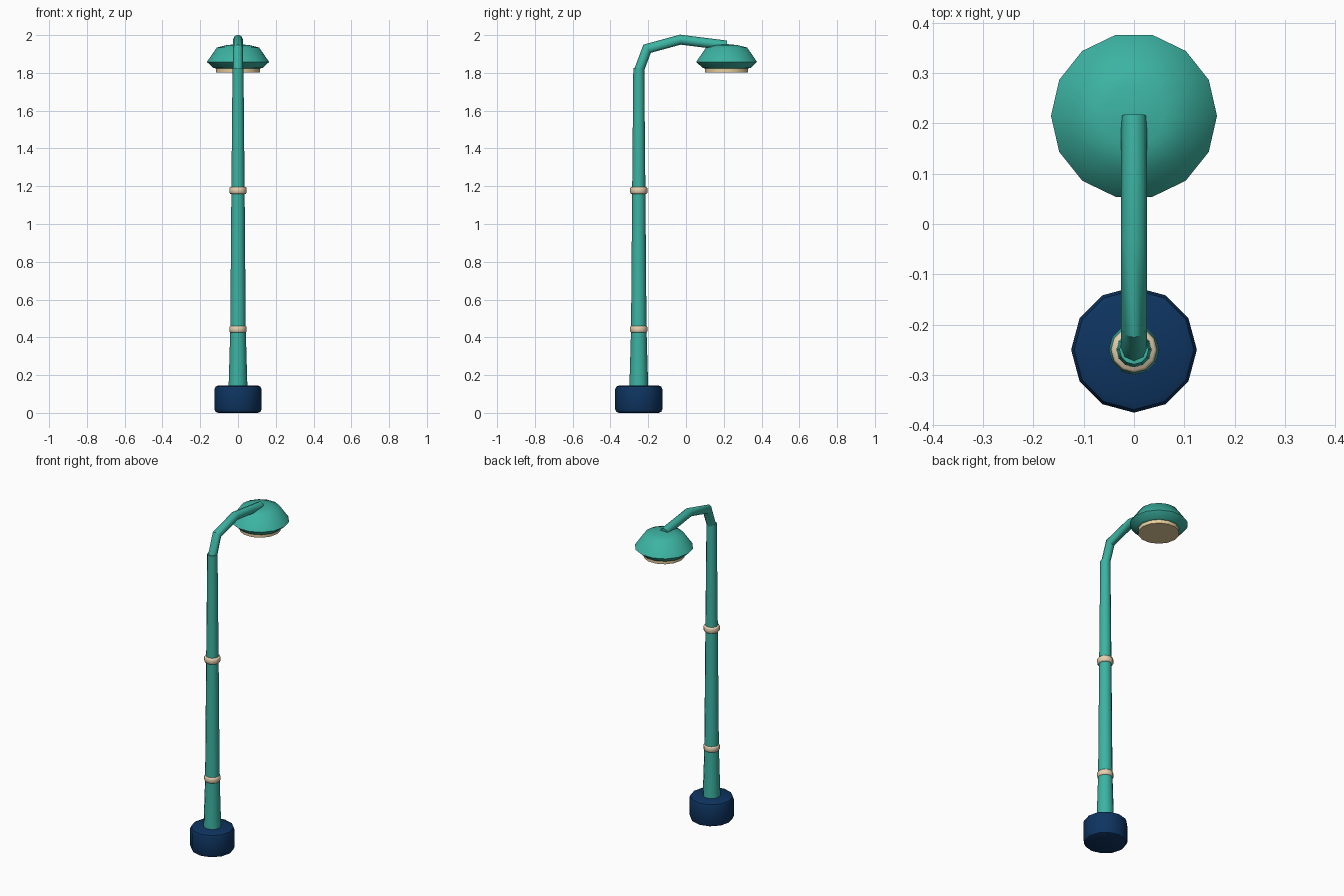
import bpy, bmesh, math
from mathutils import Vector

if "Cube" in bpy.data.objects:
    bpy.data.objects.remove(bpy.data.objects["Cube"])


def srgb(hex_code):
    vals = [int(hex_code[i:i + 2], 16) / 255 for i in (0, 2, 4)]
    return [v / 12.92 if v <= 0.04045 else ((v + 0.055) / 1.055) ** 2.4 for v in vals] + [1]


def material(name, hex_code):
    m = bpy.data.materials.new(name)
    m.diffuse_color = srgb(hex_code)
    m.use_nodes = True
    m.node_tree.nodes["Principled BSDF"].inputs["Base Color"].default_value = m.diffuse_color
    return m


teal = material("teal paint", "3CB3A2")
navy = material("navy base", "0E3460")
sand = material("sand band", "E6D0B0")
cream = material("cream lamp", "F2D8A4")


def skin(name, rings, mat, angle):
    """Bridge equal rings of points into a closed tube with capped ends."""
    bm = bmesh.new()
    loops = [[bm.verts.new(p) for p in ring] for ring in rings]
    n = len(loops[0])
    for a, b in zip(loops, loops[1:]):
        for i in range(n):
            j = (i + 1) % n
            bm.faces.new((a[i], a[j], b[j], b[i]))
    bm.faces.new(loops[0][::-1])
    bm.faces.new(loops[-1])
    bmesh.ops.recalc_face_normals(bm, faces=bm.faces)
    mesh = bpy.data.meshes.new(name)
    bm.to_mesh(mesh)
    bm.free()
    mesh.materials.append(mat)
    obj = bpy.data.objects.new(name, mesh)
    bpy.context.collection.objects.link(obj)
    bpy.ops.object.select_all(action='DESELECT')
    obj.select_set(True)
    bpy.context.view_layer.objects.active = obj
    bpy.ops.object.shade_smooth_by_angle(angle=math.radians(angle))
    return obj


def lathe(name, profile, y, sides, mat, angle=40):
    """Spin (radius, height) points round a vertical axis at the given y."""
    turns = [2 * math.pi * i / sides for i in range(sides)]
    rings = [[(r * math.cos(t), y + r * math.sin(t), z) for t in turns] for r, z in profile]
    return skin(name, rings, mat, angle)


POLE_Y, LAMP_Y = -0.25, 0.215

# Rounded foot
lathe("base", [(0.105, 0), (0.119, 0.006), (0.125, 0.02), (0.125, 0.125),
               (0.119, 0.139), (0.105, 0.145)], POLE_Y, 12, navy)

# Tapered pole
lathe("pole", [(0.05, 0.13), (0.041, 0.44), (0.035, 1.18), (0.029, 1.825)], POLE_Y, 12, teal)

# Two trim bands
for label, z in (("lower_band", 0.443), ("upper_band", 1.178)):
    lathe(label, [(0.041, z - 0.018), (0.046, z - 0.011), (0.046, z + 0.011),
                  (0.041, z + 0.018)], POLE_Y, 12, sand, 60)

# Bent arm: octagonal tube mitred at each bend
path = [Vector((0, y, z)) for y, z in
        ((-0.25, 1.81), (-0.206, 1.928), (-0.03, 1.976), (0.215, 1.945))]
radius, rings = 0.026, []
for i, p in enumerate(path):
    d_in = (p - path[i - 1]).normalized() if i else (path[1] - p).normalized()
    d_out = (path[i + 1] - p).normalized() if i < len(path) - 1 else d_in
    along = (d_in + d_out).normalized()
    up = Vector((1, 0, 0)).cross(along)
    stretch = radius / along.dot(d_in)
    rings.append([p + Vector((radius * math.cos(t), 0, 0)) + up * stretch * math.sin(t)
                  for t in (math.pi * k / 4 for k in range(8))])
skin("arm", rings, teal, 46)

# Lamp shade: domed top with an undercut rim
lathe("lamp_shade", [(0.115, 1.823), (0.13, 1.826), (0.165, 1.858), (0.112, 1.934),
                     (0.06, 1.947), (0.01, 1.952)], LAMP_Y, 14, teal, 46)

# Light disc beneath the shade
lathe("lamp_disc", [(0.117, 1.802), (0.117, 1.835)], LAMP_Y, 14, cream)
